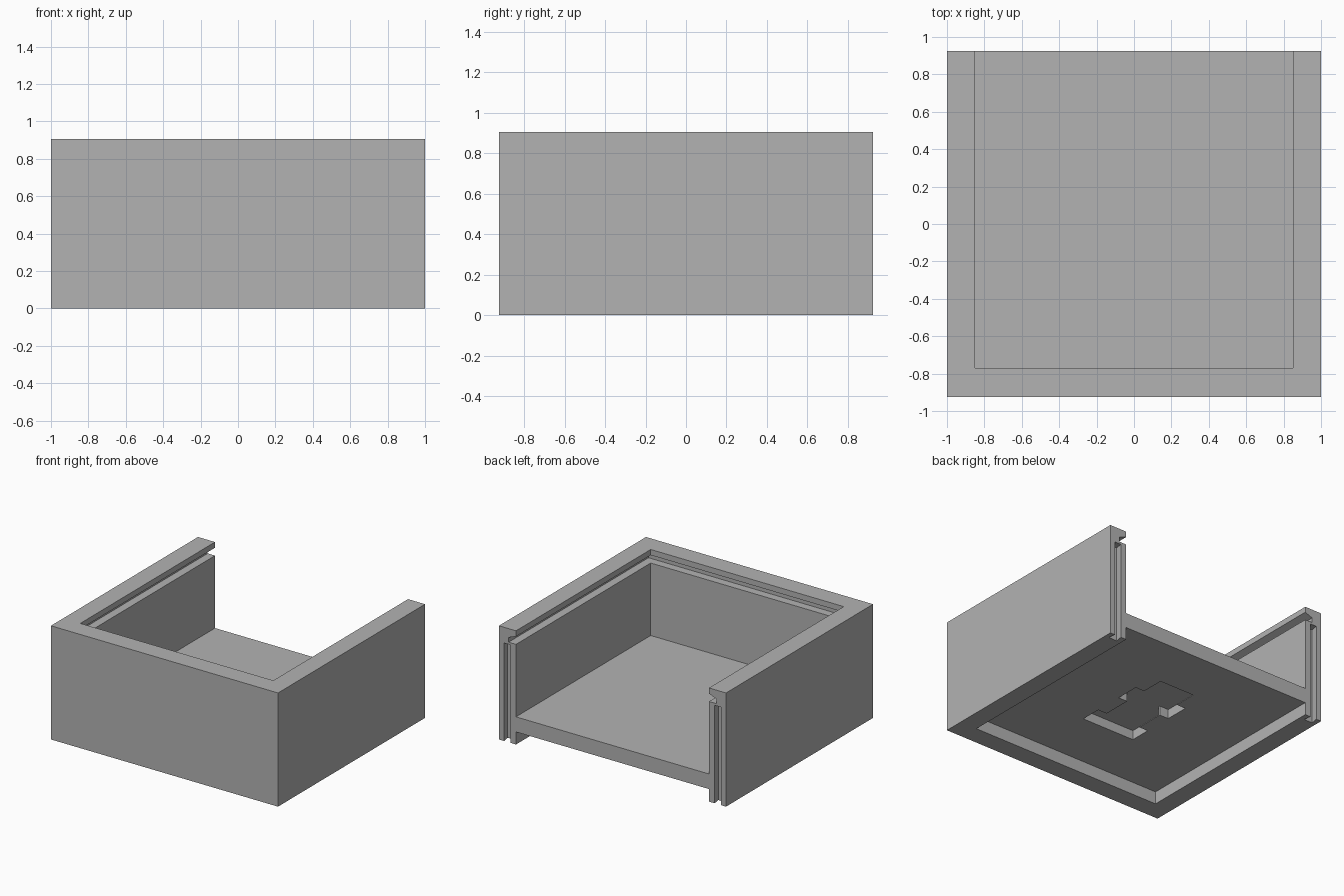
import bpy
import bmesh
from mathutils import Vector

cube = bpy.data.objects.get("Cube")
if cube:
    bpy.data.objects.remove(cube, do_unlink=True)

WIDTH, BACK, TOP = 1.0, 0.925, 0.905
INNER, FRONT_IN = 0.85, -0.77
FLOOR_LOW, FLOOR_TOP = 0.1, 0.22

grey = bpy.data.materials.new("plain grey")
grey.use_nodes = True
grey.diffuse_color = (0.45, 0.45, 0.45, 1)
grey.node_tree.nodes["Principled BSDF"].inputs["Base Color"].default_value = (0.45, 0.45, 0.45, 1)


def prism(name, points, travel):
    """Extrude a closed polygon along a vector into a solid."""
    bm = bmesh.new()
    face = bm.faces.new([bm.verts.new(p) for p in points])
    out = bmesh.ops.extrude_face_region(bm, geom=[face])
    moved = [g for g in out["geom"] if isinstance(g, bmesh.types.BMVert)]
    bmesh.ops.translate(bm, verts=moved, vec=Vector(travel))
    bmesh.ops.recalc_face_normals(bm, faces=bm.faces)
    mesh = bpy.data.meshes.new(name)
    bm.to_mesh(mesh)
    bm.free()
    mesh.materials.append(grey)
    obj = bpy.data.objects.new(name, mesh)
    bpy.context.collection.objects.link(obj)
    return obj


def box(name, x0, x1, y0, y1, z0, z1):
    corners = [(x0, y0, z0), (x1, y0, z0), (x1, y1, z0), (x0, y1, z0)]
    return prism(name, corners, (0, 0, z1 - z0))


def cut(target, cutter):
    cutter.hide_render = True
    cutter.hide_viewport = True
    cutter.display_type = 'WIRE'
    mod = target.modifiers.new(cutter.name, 'BOOLEAN')
    mod.operation = 'DIFFERENCE'
    mod.solver = 'EXACT'
    mod.object = cutter


# Three-sided tray body
body = box("tray_body", -WIDTH, WIDTH, -BACK, BACK, 0, TOP)
cut(body, box("inside_cutter", -INNER, INNER, FRONT_IN, BACK + 0.1, FLOOR_TOP, TOP + 0.1))
cut(body, box("base_recess_cutter", -INNER, INNER, FRONT_IN, BACK + 0.1, -0.1, FLOOR_LOW))

# Sliding lid groove: a tapered slab running round the inside and out of the back
GROOVE, LOW, MID, HIGH = 0.065, 0.797, 0.835, 0.86
bm = bmesh.new()
rings = []
for z, reach in ((LOW, GROOVE), (MID, GROOVE), (HIGH, 0)):
    x, y = INNER + reach, FRONT_IN - reach
    rings.append([bm.verts.new(p) for p in
                  ((-x, y, z), (x, y, z), (x, BACK + 0.1, z), (-x, BACK + 0.1, z))])
bm.faces.new(rings[0])
bm.faces.new(rings[-1])
for low, high in zip(rings, rings[1:]):
    for i in range(4):
        j = (i + 1) % 4
        bm.faces.new((low[i], low[j], high[j], high[i]))
bmesh.ops.recalc_face_normals(bm, faces=bm.faces)
lid_mesh = bpy.data.meshes.new("lid_groove_cutter")
bm.to_mesh(lid_mesh)
bm.free()
lid_mesh.materials.append(grey)
lid_cutter = bpy.data.objects.new("lid_groove_cutter", lid_mesh)
bpy.context.collection.objects.link(lid_cutter)
cut(body, lid_cutter)

# Upright dovetail grooves in the two back wall ends
for side, label in ((1, "left"), (-1, "right")):
    profile = [(0.9, BACK + 0.02), (0.9, BACK), (0.89, BACK - 0.06),
               (0.965, BACK - 0.06), (0.955, BACK), (0.955, BACK + 0.02)]
    cut(body, prism(label + "_end_groove_cutter",
                    [(side * x, y, -0.1) for x, y in profile], (0, 0, 0.88)))

# Mounting pocket under the floor: a hidden cavity behind a thin slotted skin
SLOT, POCKET, SKIN, DEPTH = 0.155, 0.235, 0.108, 0.175
for name, half, y0, y1, z0 in (
        ("front_wide_pocket", POCKET, -0.293, -0.125, 0.05),
        ("rear_wide_pocket", POCKET, 0.107, 0.30, 0.05),
        ("slot_opening", SLOT, -0.2, 0.485, 0.05),
        ("front_cavity", POCKET, -0.293, 0.09, SKIN),
        ("rear_cavity", POCKET, 0.107, 0.485, SKIN)):
    cut(body, box(name + "_cutter", -half, half, y0, y1, z0, DEPTH))
